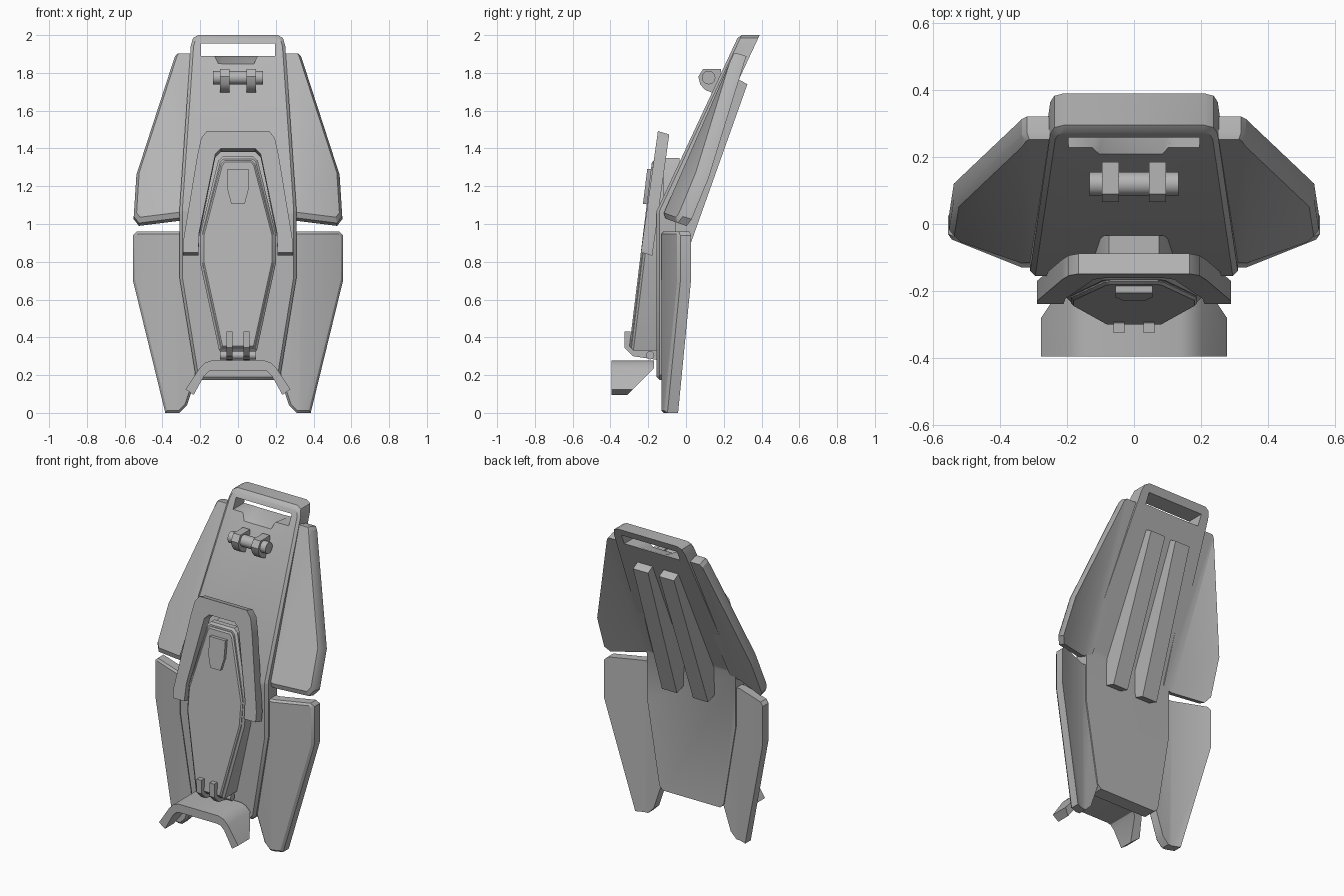
import bpy, bmesh, math

cube = bpy.data.objects.get("Cube")
if cube:
    bpy.data.objects.remove(cube)

grey = bpy.data.materials.new("plain grey")
grey.use_nodes = True
tone = (0.46, 0.46, 0.46, 1)
grey.diffuse_color = tone
grey.node_tree.nodes["Principled BSDF"].inputs["Base Color"].default_value = tone
parts = []


def finish(bm, name):
    bmesh.ops.recalc_face_normals(bm, faces=bm.faces)
    mesh = bpy.data.meshes.new(name)
    bm.to_mesh(mesh)
    bm.free()
    mesh.materials.append(grey)
    obj = bpy.data.objects.new(name, mesh)
    bpy.context.collection.objects.link(obj)
    parts.append(obj)
    return obj


def sym(half):
    """Complete a right-hand outline with its mirror image."""
    return half + [(-x, z) for x, z in reversed(half)]


def plate(name, outline, front, back, bevel=0.0, cuts=(), drop=0.0):
    """Solid from an x-z outline; front and back give y, the front rim is chamfered.
    Cuts are (point, normal) planes where the surface folds; drop lowers the back."""
    bm = bmesh.new()
    rim = bm.faces.new([bm.verts.new((x, 1, z)) for x, z in outline])
    ext = bmesh.ops.extrude_face_region(bm, geom=[rim], use_keep_orig=True)
    cap = [g for g in ext["geom"] if isinstance(g, bmesh.types.BMFace)][0]
    for v in cap.verts:
        v.co.y = 0.5
    bmesh.ops.recalc_face_normals(bm, faces=bm.faces)
    if bevel:
        bmesh.ops.inset_region(bm, faces=[cap], thickness=bevel, use_even_offset=True)
    for v in cap.verts:
        v.co.y = 0
    for point, normal in cuts:
        bmesh.ops.bisect_plane(bm, geom=bm.verts[:] + bm.edges[:] + bm.faces[:],
                               plane_co=point, plane_no=normal)
    for v in bm.verts:
        x, t, z = abs(v.co.x), v.co.y, v.co.z
        f, b = front(x, z), back(x, z)
        shoulder = f + bevel
        v.co.y = f + 2 * t * bevel if t <= 0.5 else shoulder + (2 * t - 1) * (b - shoulder)
        v.co.z -= drop * t
    return finish(bm, name)


def bar(name, profile, x, width, splay=0.0):
    """Solid from a y-z profile, extruded along x; splay shifts it sideways with height."""
    bm = bmesh.new()
    a, b = [[bm.verts.new((x + s * width / 2 + splay * (z - 1.3), y, z)) for y, z in profile]
            for s in (-1, 1)]
    bm.faces.new(a)
    bm.faces.new(b)
    for i in range(len(a)):
        j = (i + 1) % len(a)
        bm.faces.new((a[i], a[j], b[j], b[i]))
    return finish(bm, name)


def ring(y, z, r, sides):
    return [(y + r * math.cos(math.tau * i / sides), z + r * math.sin(math.tau * i / sides))
            for i in range(sides)]


# Main bent body
body = plate("main_body",
             sym([(0.21, 2.0), (0.238, 1.985), (0.25, 1.945), (0.31, 1.07),
                  (0.31, 0.72), (0.225, 0.2), (0.2, 0.175)]),
             lambda x, z: max(-0.155, 0.28 - 0.468 * (2 - z)),
             lambda x, z: max(-0.055, 0.39 - 0.468 * (2 - z)),
             0.015, [((0, 0, z), (0, 0, 1)) for z in (1.07, 1.049)])

# Grip opening with a sloping thumb notch
bm = bmesh.new()
loops = []
for y, notch in ((0.1, 1.81), (0.325, 1.889), (0.6, 1.889)):
    shape = sym([(0.195, 1.955), (0.195, 1.89), (0.125, 1.89), (0.085, notch)])
    loops.append([bm.verts.new((x, y, z)) for x, z in shape])
bm.faces.new(loops[0])
bm.faces.new(loops[-1])
for p, q in zip(loops, loops[1:]):
    for i in range(len(p)):
        j = (i + 1) % len(p)
        bm.faces.new((p[i], p[j], q[j], q[i]))
cutter = finish(bm, "grip_cutter")
cutter.hide_render = True
cut = body.modifiers.new("grip opening", 'BOOLEAN')
cut.object = cutter
cut.operation = 'DIFFERENCE'
cut.solver = 'EXACT'
bpy.context.view_layer.objects.active = body
bpy.ops.object.modifier_apply(modifier=cut.name)
parts.remove(cutter)
bpy.data.objects.remove(cutter)


# Side wings: a flat strip tucked behind the body rim, then swept back outward
FOLD = 0.335


def lower_y(x, z):
    return -0.13 + 0.4 * max(0, x - FOLD)


def upper_y(x, z):
    return lower_y(x, z) + 0.438 * (z - 1.03)


upper = [(0.2, 1.918), (0.32, 1.918), (0.335, 1.9), (0.538, 1.275), (0.552, 1.055),
         (0.525, 1.02), (0.27, 1.052)]
lower = [(0.27, 0.96), (0.535, 0.96), (0.556, 0.94), (0.556, 0.7), (0.385, 0.0),
         (0.31, 0.0), (0.27, 0.04), (0.25, 0.1), (0.2, 0.25), (0.27, 0.72)]
for side, s in (("left", 1), ("right", -1)):
    fold = [((s * FOLD, 0, 0), (1, 0, 0))]
    plate(side + "_upper_wing", [(s * x, z) for x, z in upper], upper_y,
          lambda x, z: upper_y(x, z) + 0.062, 0.015, fold, 0.03)
    plate(side + "_lower_wing", [(s * x, z) for x, z in lower], lower_y,
          lambda x, z: lower_y(x, z) + 0.068, 0.012, fold)

    # Rear rails
    bar(side + "_rear_rail", [(0.25, 1.77), (0.28, 1.765), (0.325, 1.74), (0.01, 0.855),
                              (-0.065, 0.88), (-0.07, 1.05)], s * 0.1, 0.105, s * -0.02)

    # Upper pivot lugs
    bar(side + "_pivot_lug", [(0.065, 1.78), (0.09, 1.82), (0.185, 1.82), (0.18, 1.74),
                              (0.14, 1.695), (0.1, 1.71), (0.075, 1.74)], s * 0.07, 0.05)

    # Lower hinge lugs
    bar(side + "_hinge_lug", [(-0.325, 0.43), (-0.295, 0.43), (-0.29, 0.36), (-0.15, 0.34),
                              (-0.15, 0.28), (-0.28, 0.3), (-0.325, 0.345)], s * 0.045, 0.033)

bar("pivot_pin", ring(0.12, 1.775, 0.036, 12), 0, 0.265)
bar("hinge_pin", ring(-0.19, 0.305, 0.022, 12), 0, 0.19)


# Arched collar around the hatch
def collar_y(x, z):
    return -0.24 + 0.14 * (z - 0.84)


plate("collar", sym([(0.165, 1.492), (0.195, 1.455), (0.215, 1.365), (0.29, 0.91), (0.29, 0.85),
                     (0.21, 0.85), (0.205, 0.96), (0.12, 1.37), (0.09, 1.4)]),
      collar_y, lambda x, z: collar_y(x, z) + 0.06, drop=0.018)
plate("collar_mount", sym([(0.075, 1.35), (0.1, 1.31), (0.13, 1.12)]),
      lambda x, z: collar_y(x, z) + 0.05, lambda x, z: -0.035)


# Long front hatch: frame, cover and latch
def hatch_y(x, z):
    return -0.3 + 0.122 * (z - 0.35)


plate("hatch_frame", sym([(0.08, 1.357), (0.105, 1.335), (0.2, 0.95), (0.2, 0.79), (0.1, 0.33)]),
      lambda x, z: hatch_y(x, z) + 0.012, lambda x, z: -0.12, 0.012)
plate("hatch_cover", sym([(0.072, 1.335), (0.09, 1.315), (0.188, 0.94), (0.188, 0.8), (0.088, 0.345)]),
      hatch_y, lambda x, z: -0.13, 0.008)
plate("hatch_latch", sym([(0.055, 1.29), (0.055, 1.18), (0.035, 1.105)]),
      lambda x, z: hatch_y(x, z) - 0.02, hatch_y)

# Splayed foot bracket with its underside cut back
plate("foot_bracket", sym([(0.14, 0.277), (0.175, 0.265), (0.205, 0.235), (0.277, 0.125),
                           (0.235, 0.095), (0.18, 0.195), (0.155, 0.22), (0.13, 0.225)]),
      lambda x, z: -0.395, lambda x, z: -0.17 - max(0, 0.235 - z))

# Smooth only the gentle folds and round pins
for part in parts:
    part.data.shade_smooth()
    part.data.set_sharp_from_angle(angle=math.radians(32))
